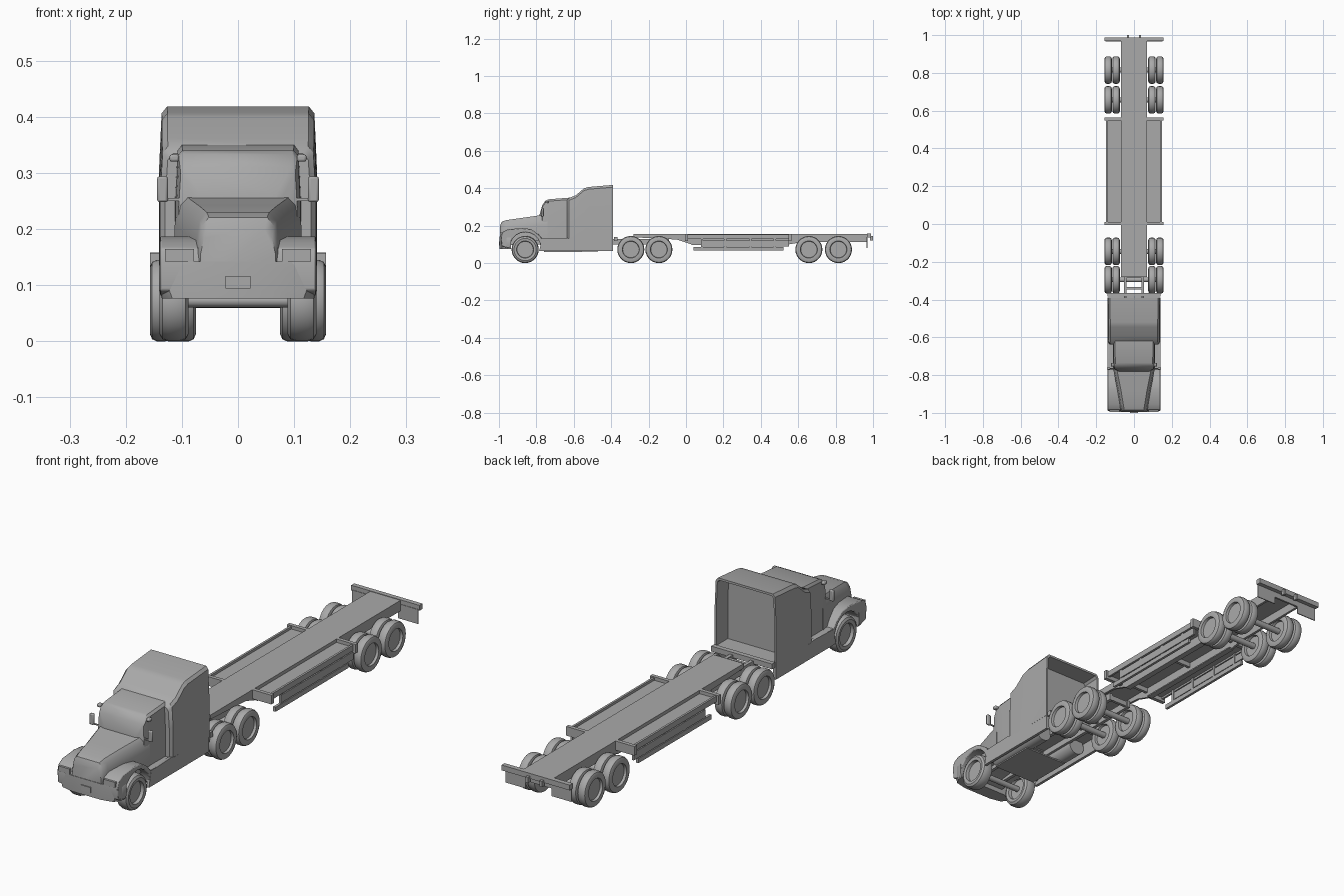
import bpy, bmesh, math
from mathutils import Matrix

if "Cube" in bpy.data.objects:
    bpy.data.objects.remove(bpy.data.objects["Cube"])

grey = bpy.data.materials.new("body grey")
grey.diffuse_color = (0.4, 0.4, 0.4, 1)
grey.use_nodes = True
grey.node_tree.nodes["Principled BSDF"].inputs["Base Color"].default_value = grey.diffuse_color


def make(name, bm, bevel=0.0, mirror=False):
    bmesh.ops.recalc_face_normals(bm, faces=bm.faces)
    me = bpy.data.meshes.new(name)
    bm.to_mesh(me)
    bm.free()
    me.materials.append(grey)
    ob = bpy.data.objects.new(name, me)
    bpy.context.collection.objects.link(ob)
    if bevel:
        m = ob.modifiers.new("soft edges", "BEVEL")
        m.width, m.segments, m.limit_method = bevel, 2, "ANGLE"
    if mirror:
        ob.modifiers.new("both sides", "MIRROR").use_mirror_merge = False
    return ob


def loft(name, rings, **kw):
    """Skin a list of equal-length point rings, capping both ends."""
    bm = bmesh.new()
    vs = [[bm.verts.new(p) for p in r] for r in rings]
    n = len(rings[0])
    for a, b in zip(vs, vs[1:]):
        for i in range(n):
            j = (i + 1) % n
            bm.faces.new((a[i], a[j], b[j], b[i]))
    bm.faces.new(vs[0])
    bm.faces.new(vs[-1])
    return make(name, bm, **kw)


def box(name, x0, x1, y0, y1, z0, z1, **kw):
    ring = lambda z: [(x0, y0, z), (x1, y0, z), (x1, y1, z), (x0, y1, z)]
    return loft(name, [ring(z0), ring(z1)], **kw)


def prism(name, prof, x0, x1, **kw):
    """Extrude a side profile of (y, z) points across x."""
    return loft(name, [[(x, y, z) for y, z in prof] for x in (x0, x1)], **kw)


def lathe(name, prof, y, z, segs=28, **kw):
    """Spin (radius, x) points about a crosswise line."""
    rings = [[(x, y + r * math.cos(t), z + r * math.sin(t))
              for t in (2 * math.pi * i / segs for i in range(segs))] for r, x in prof]
    return loft(name, rings, **kw)


def rod_y(name, x, z, r, y0, y1, **kw):
    ts = [2 * math.pi * i / 20 for i in range(20)]
    return loft(name, [[(x + r * math.cos(t), y, z + r * math.sin(t)) for t in ts]
                       for y in (y0, y1)], **kw)


# ---- wheels and axles
def tyre(name, y, xi, xo, r):
    w = xo - xi
    prof = [(r * .6, xi + w * .3), (r * .63, xi + w * .04), (r * .82, xi), (r * .95, xi + w * .1),
            (r, xi + w * .3), (r, xo - w * .3), (r * .95, xo - w * .1), (r * .82, xo),
            (r * .63, xo - w * .04), (r * .6, xo - w * .3)]
    lathe(name, prof, y, .0725, mirror=True)


tyre("front_wheel", -.86, .088, .14, .0725)
lathe("front_axle", [(.012, -.1), (.012, .1)], -.86, .0725, 12)
for i, y in enumerate((-.295, -.145, .657, .815)):
    tyre(f"outer_wheel_{i}", y, .117, .157, .0725)
    tyre(f"inner_wheel_{i}", y, .075, .115, .0725)
    lathe(f"axle_{i}", [(.013, -.12), (.013, .12)], y, .0725, 12)

# ---- tractor frame
box("frame_rail", .04, .054, -.95, -.09, .1, .13, mirror=True)
for i, y in enumerate((-.34, -.28, -.22, -.1)):
    box(f"frame_crossmember_{i}", -.045, .045, y - .006, y + .006, .104, .126)
box("cab_rear_bar", -.14, .14, -.385, -.365, .118, .14)
rod_y("fuel_tank", .088, .1, .037, -.76, -.47, mirror=True)

# ---- sleeper: lofted along its length, then folded inward for the open back
def arch(y, w, z0, z1, c):
    half = [(w, z0), (w, z0 + (z1 - z0) * .6), (w - c * .4, z1 - c), (w - c * 1.2, z1)]
    return [(x, y, z) for x, z in half] + [(-x, y, z) for x, z in reversed(half)]


loft("sleeper", [arch(-.637, .13, .125, .335, .012), arch(-.625, .139, .125, .348, .012),
                 arch(-.59, .14, .125, .362, .012), arch(-.545, .14, .125, .4, .012),
                 arch(-.52, .14, .125, .407, .012), arch(-.39, .141, .125, .418, .012),
                 arch(-.39, .133, .135, .409, .01), arch(-.465, .133, .135, .405, .01)])
prism("side_skirt", [(-.785, .065), (-.39, .065), (-.39, .13), (-.62, .13), (-.64, .135),
                     (-.77, .13)], .128, .14, mirror=True)
box("step_ledge", .1, .138, -.77, -.63, .122, .132, mirror=True)
box("belly_bar", -.1, .1, -.76, -.56, .06, .066)

# ---- cab
loft("cab", [arch(-.782, .08, .12, .262, .01), arch(-.768, .106, .12, .31, .01),
             arch(-.752, .109, .12, .333, .01), arch(-.735, .111, .12, .341, .01),
             arch(-.62, .112, .12, .35, .01)])

# ---- hood, tapering to the grille
loft("hood", [arch(-.74, .113, .12, .262, .015), arch(-.79, .106, .12, .254, .016),
              arch(-.88, .088, .11, .241, .016), arch(-.96, .075, .09, .23, .016),
              arch(-.985, .071, .085, .221, .016), arch(-.994, .067, .085, .2, .016)])

# ---- fenders with a round wheel arch
opening = [(-.86 + .083 * math.cos(t), .082 + .083 * math.sin(t))
           for t in (math.pi * i / 10 for i in range(11))]
prism("front_fender", opening + [(-.95, .08), (-.985, .09), (-.99, .14), (-.982, .165),
                                 (-.955, .18), (-.88, .187), (-.83, .182), (-.79, .155),
                                 (-.765, .125), (-.765, .082)],
      .066, .139, bevel=.008, mirror=True)

# ---- bumper with swept corners
plan = [(.141, -.935), (.139, -.96), (.122, -.985), (.07, -.996)]
plan = plan + [(-x, y) for x, y in reversed(plan)]
loft("bumper", [[(x * k, y, z) for x, y in plan] for z, k in
                ((.076, .96), (.09, 1), (.135, 1), (.142, .97))])
box("number_plate", -.022, .022, -1, -.994, .094, .116)
box("headlight", .078, .13, -.994, -.985, .142, .164, mirror=True)

# ---- mirrors and roof lamps
box("mirror", .125, .144, -.772, -.76, .248, .294, bevel=.004, mirror=True)
box("mirror_arm", .1, .13, -.768, -.763, .25, .255, mirror=True)
box("roof_lamp", .105, .122, -.755, -.735, .32, .333, bevel=.004, mirror=True)

# ---- trailer: deck plate and deepening side beams
box("trailer_deck", -.07, .07, -.28, .97, .148, .156)
prism("trailer_beam", [(-.28, .156), (-.28, .138), (-.05, .126), (.03, .1), (.55, .1),
                       (.62, .112), (.97, .112), (.97, .156)], .06, .07, mirror=True)
box("beam_flange", .045, .07, .03, .55, .096, .101, mirror=True)
for i, y in enumerate((-.27, .01, .28, .55, .95)):
    box(f"deck_crossmember_{i}", -.062, .062, y - .006, y + .006, .128, .15)

# ---- outriggers, side shelves and side guards
for i, y in enumerate((.003, .555)):
    box(f"outrigger_{i}", .065, .157, y - .008, y + .008, .118, .156, mirror=True)
box("side_shelf", .068, .146, .01, .55, .136, .142, mirror=True)
box("shelf_edge", .138, .147, .01, .55, .128, .152, mirror=True)
box("guard_upper_rail", .136, .145, .08, .55, .09, .122, mirror=True)
box("guard_lower_rail", .134, .145, .04, .52, .067, .086, mirror=True)
for i, y in enumerate((.085, .21, .345, .475)):
    box(f"guard_post_{i}", .134, .143, y - .006, y + .006, .07, .138, mirror=True)

# ---- tail bar, mud flaps and buffers
box("tail_bar", -.157, .157, .968, .988, .136, .158)
box("mud_flap", .06, .152, .966, .97, .08, .14, mirror=True)
box("tail_buffer", .026, .038, .985, 1, .122, .146, mirror=True)
box("tail_plate", -.07, .07, .962, .97, .112, .15)

bpy.ops.object.select_all(action="SELECT")
bpy.context.view_layer.objects.active = bpy.data.objects["cab"]
bpy.ops.object.shade_smooth_by_angle(angle=math.radians(35))
